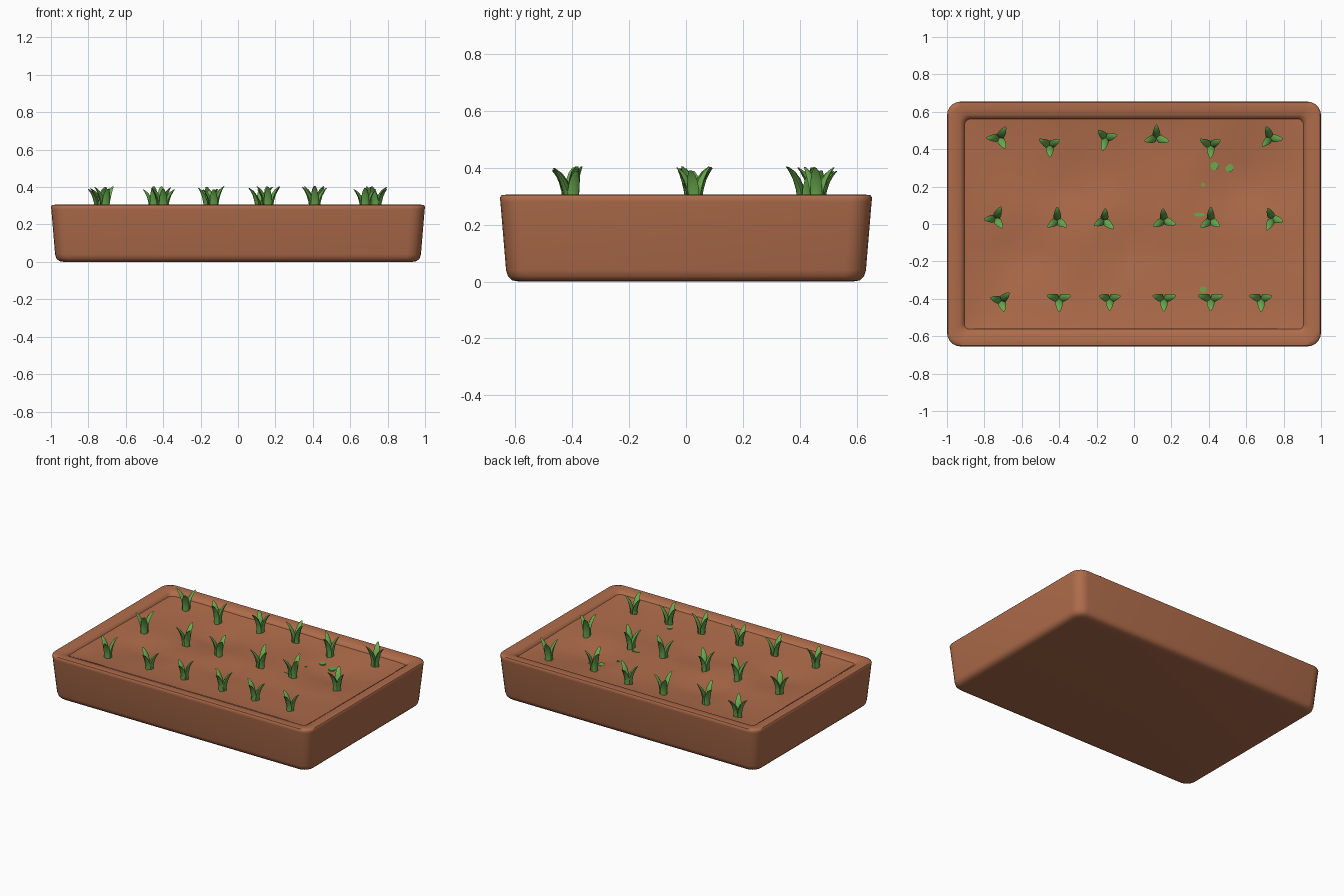
import bpy, bmesh, math, random
from mathutils import Vector

random.seed(4)
if "Cube" in bpy.data.objects:
    bpy.data.objects.remove(bpy.data.objects["Cube"], do_unlink=True)


def material(name, rgb):
    m = bpy.data.materials.new(name)
    m.use_nodes = True
    m.diffuse_color = (*rgb, 1)
    m.node_tree.nodes["Principled BSDF"].inputs["Base Color"].default_value = (*rgb, 1)
    return m


TERRACOTTA = material("terracotta brown", (0.43, 0.15, 0.07))
GREEN = material("leaf green", (0.14, 0.4, 0.075))


def finish(bm, name, mat, angle):
    bmesh.ops.recalc_face_normals(bm, faces=bm.faces)
    me = bpy.data.meshes.new(name)
    bm.to_mesh(me)
    bm.free()
    me.materials.append(mat)
    ob = bpy.data.objects.new(name, me)
    bpy.context.collection.objects.link(ob)
    bpy.ops.object.select_all(action='DESELECT')
    ob.select_set(True)
    bpy.context.view_layer.objects.active = ob
    bpy.ops.object.shade_smooth_by_angle(angle=math.radians(angle))
    return ob


def loft(bm, rings, cap_end=True):
    """Skin a list of closed point rings and cap the start and, if wanted, the end."""
    loops = [[bm.verts.new(p) for p in ring] for ring in rings]
    for a, b in zip(loops, loops[1:]):
        for i in range(len(a)):
            j = (i + 1) % len(a)
            bm.faces.new((a[i], a[j], b[j], b[i]))
    bm.faces.new(loops[0][::-1])
    if cap_end:
        bm.faces.new(loops[-1])


def rounded_rect(hx, hy, z, r, steps=5):
    pts = []
    for q, (sx, sy) in enumerate(((1, 1), (-1, 1), (-1, -1), (1, -1))):
        for k in range(steps + 1):
            a = math.pi / 2 * (q + k / steps)
            pts.append((sx * (hx - r) + r * math.cos(a), sy * (hy - r) + r * math.sin(a), z))
    return pts


# Tapered tray: outside wall, rounded rim, inside wall (half x, height, corner radius)
tray_profile = [(0.93, 0, 0.05), (0.956, 0.004, 0.06), (0.971, 0.018, 0.07),
                (0.978, 0.04, 0.075), (0.998, 0.28, 0.075), (1.0, 0.295, 0.075),
                (0.994, 0.304, 0.07), (0.975, 0.306, 0.06), (0.93, 0.3, 0.04),
                (0.91, 0.288, 0.035), (0.9, 0.25, 0.03)]
bm = bmesh.new()
loft(bm, [rounded_rect(h, h - 0.345, z, r) for h, z, r in tray_profile], cap_end=False)
finish(bm, "tray", TERRACOTTA, 50)

# Three rows of seedlings (x, y, turn of the main blade, spread of the other two in degrees)
rows = {"back": [(-0.72, 0.46, 180, 120), (-0.45, 0.42, -90, 120), (-0.15, 0.46, 135, 120),
                 (0.12, 0.46, 90, 105), (0.41, 0.42, -90, 120), (0.73, 0.46, 110, 115)],
        "middle": [(-0.74, 0.03, 65, 120), (-0.41, 0.02, 90, 125), (-0.16, 0.02, 83, 125),
                   (0.16, 0.02, 95, 115), (0.41, 0.02, 90, 125), (0.74, 0.03, 115, 130)],
        "front": [(-0.71, -0.41, 45, 120), (-0.4, -0.4, -90, 105), (-0.13, -0.4, -90, 105),
                  (0.16, -0.4, -90, 105), (0.41, -0.4, -90, 105), (0.68, -0.4, -90, 105)]}

# Uneven soil: hollows (x, y, height), small mounds at the seedlings, raised edges
hollows = [(-0.3, 0.22, -0.03), (-0.05, -0.12, -0.015), (0.58, 0.22, -0.035),
           (-0.6, -0.16, -0.025), (0.25, 0.25, 0.012), (-0.3, -0.15, 0.01)]
mounds = [(x, y, 0.014) for plants in rows.values() for x, y, turn, spread in plants]


def soil_height(x, y):
    bumps = sum(h * math.exp(-((x - a) ** 2 + (y - b) ** 2) / 0.02) for a, b, h in hollows + mounds)
    rise = max(0, abs(x) - 0.82, abs(y) - 0.48) * 0.25
    return 0.258 + bumps + rise - 0.012 * y


bm = bmesh.new()
bmesh.ops.create_grid(bm, x_segments=16, y_segments=10, size=1)
for v in bm.verts:
    edge = v.is_boundary
    v.co.x *= 0.907
    v.co.y *= 0.562
    if not edge:
        v.co.x += random.uniform(-0.03, 0.03)
        v.co.y += random.uniform(-0.02, 0.02)
    v.co.z = soil_height(v.co.x, v.co.y)
bmesh.ops.triangulate(bm, faces=bm.faces)
soil = finish(bm, "soil", TERRACOTTA, 60)

# Blade sections along its length: inner reach, outer reach, height, half width
blade = [(-0.004, 0.03, 0, 0.02), (-0.004, 0.03, 0.4, 0.02), (0.002, 0.034, 0.55, 0.021),
         (0.018, 0.044, 0.75, 0.019), (0.038, 0.057, 0.9, 0.014), (0.063, 0.069, 1, 0.005)]


def add_blade(bm, x, y, angle, reach, top):
    out = Vector((math.cos(angle), math.sin(angle), 0))
    side = Vector((-out.y, out.x, 0))
    base = 0.23
    rings = []
    for inner, outer, t, w in blade:
        c = Vector((x, y, base + t * (top - base)))
        mid = c + out * (inner + outer) / 2 * reach
        rings.append([mid + side * w, c + out * outer * reach,
                      mid - side * w, c + out * inner * reach])
    loft(bm, rings)


for row, plants in rows.items():
    for n, (x, y, turn, spread) in enumerate(plants, 1):
        bm = bmesh.new()
        for k in (-1, 0, 1):
            a = math.radians(turn + spread * k)
            add_blade(bm, x, y, a, random.uniform(0.85, 1.05), random.uniform(0.385, 0.405))
        finish(bm, f"{row}_seedling_{n}", GREEN, 80)

# Small green specks lying on the soil
bm = bmesh.new()
for x, y, rx, ry in [(0.43, 0.31, 0.022, 0.022), (0.51, 0.3, 0.022, 0.022),
                     (0.37, 0.21, 0.01, 0.01), (0.35, 0.05, 0.03, 0.01), (0.37, -0.35, 0.018, 0.018)]:
    where = soil.ray_cast(Vector((x, y, 1)), Vector((0, 0, -1)))[1]
    ring = [(x + rx * math.cos(i * math.pi / 5), y + ry * math.sin(i * math.pi / 5)) for i in range(10)]
    loft(bm, [[(a, b, where.z + h) for a, b in ring] for h in (-0.004, 0.004)])
finish(bm, "green_specks", GREEN, 40)
